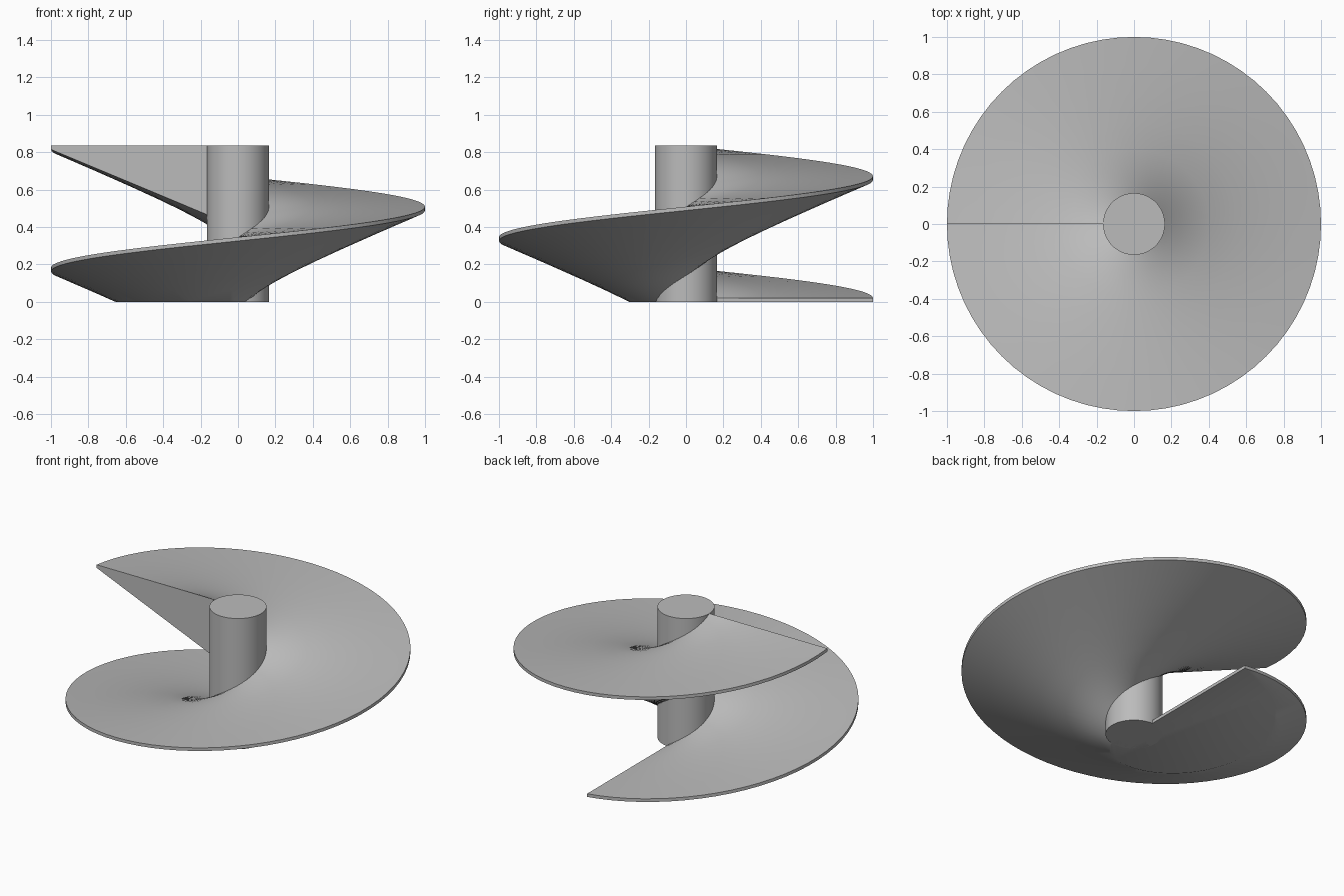
import bpy, bmesh
from math import cos, sin, pi

cube = bpy.data.objects.get("Cube")
if cube:
    bpy.data.objects.remove(cube, do_unlink=True)

HEIGHT, CORE_R, RIM, SLOPE = 0.835, 0.165, 0.02, 0.417
TURNS, STEPS, RINGS = 1.25, 90, 6
INNER = 0.1  # the flight root is buried inside the core

grey = bpy.data.materials.new("plain grey")
grey.use_nodes = True
colour = (0.5, 0.5, 0.5, 1)
grey.diffuse_color = colour
grey.node_tree.nodes["Principled BSDF"].inputs["Base Color"].default_value = colour


def add_object(name, bm):
    mesh = bpy.data.meshes.new(name)
    bm.to_mesh(mesh)
    bm.free()
    mesh.materials.append(grey)
    obj = bpy.data.objects.new(name, mesh)
    bpy.context.collection.objects.link(obj)
    return obj


# Central shaft
bm = bmesh.new()
bmesh.ops.create_cone(bm, cap_ends=True, segments=72, radius1=CORE_R,
                      radius2=CORE_R, depth=HEIGHT)
bmesh.ops.translate(bm, verts=bm.verts, vec=(0, 0, HEIGHT / 2))
shaft = add_object("central_shaft", bm)

# Flight section: level top, underside sloping down to the root
radii = [INNER + (1 - INNER) * i / RINGS for i in range(RINGS + 1)]
section = [(r, 0) for r in radii]
section += [(r, -RIM - 0.0002 - SLOPE * (1 - r)) for r in reversed(radii)]

# Sweep the section up the helix from the back, anticlockwise
bm = bmesh.new()
rows = []
for i in range(STEPS + 1):
    t = i / STEPS
    a = pi / 2 + 2 * pi * TURNS * t
    top = RIM + (HEIGHT - RIM) * t
    rows.append([bm.verts.new((r * cos(a), r * sin(a), top + dz)) for r, dz in section])
n = len(section)
for lower, upper in zip(rows, rows[1:]):
    for j in range(n):
        k = (j + 1) % n
        bm.faces.new((lower[j], lower[k], upper[k], upper[j]))
bm.faces.new(rows[0])
bm.faces.new(rows[-1])

# Trim the flight level with the ground and close the cut
cut = bmesh.ops.bisect_plane(bm, geom=bm.verts[:] + bm.edges[:] + bm.faces[:],
                             plane_co=(0, 0, 0), plane_no=(0, 0, 1), clear_inner=True)
bmesh.ops.edgeloop_fill(bm, edges=[e for e in bm.edges if e.is_boundary])
bmesh.ops.recalc_face_normals(bm, faces=bm.faces)
flight = add_object("spiral_flight", bm)

# Smooth the round surfaces, keep the rims sharp
for obj in (shaft, flight):
    bpy.ops.object.select_all(action="DESELECT")
    obj.select_set(True)
    bpy.context.view_layer.objects.active = obj
    bpy.ops.object.shade_smooth_by_angle(angle=pi / 6)
